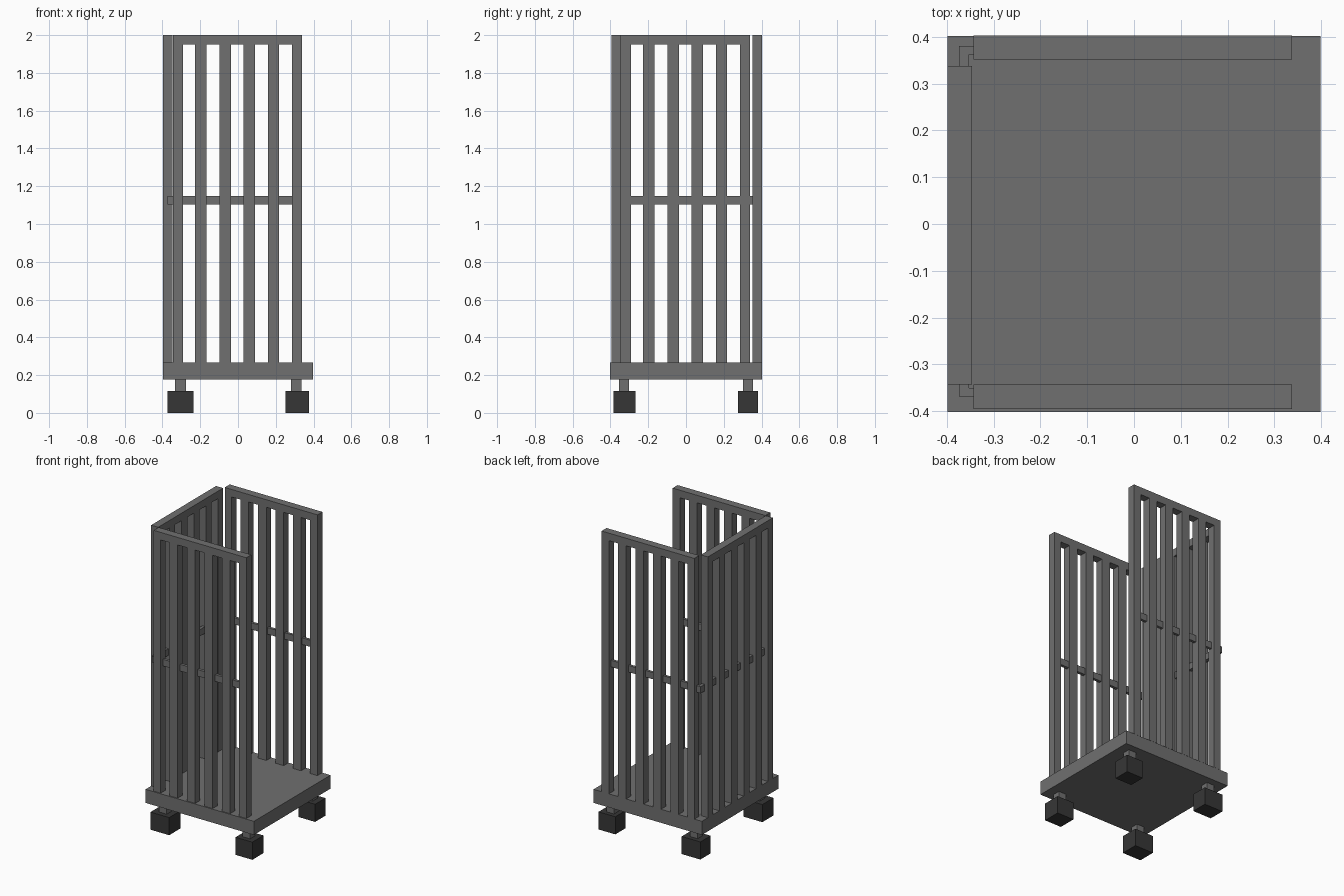
import bpy, bmesh
from mathutils import Matrix
from math import pi

if "Cube" in bpy.data.objects:
    bpy.data.objects.remove(bpy.data.objects["Cube"])


def material(name, value):
    mat = bpy.data.materials.new(name)
    mat.diffuse_color = (value, value, value, 1)
    mat.use_nodes = True
    mat.node_tree.nodes["Principled BSDF"].inputs["Base Color"].default_value = mat.diffuse_color
    return mat


STEEL = material("dark_grey_steel", 0.16)
RUBBER = material("black_rubber", 0.037)


def finish(name, bm, mat):
    bmesh.ops.recalc_face_normals(bm, faces=bm.faces)
    me = bpy.data.meshes.new(name)
    bm.to_mesh(me)
    bm.free()
    me.materials.append(mat)
    ob = bpy.data.objects.new(name, me)
    bpy.context.collection.objects.link(ob)


def box(name, x, y, z, mat=STEEL):
    """Axis-aligned box from (min, max) pairs."""
    bm = bmesh.new()
    bmesh.ops.create_cube(bm, size=1)
    for v in bm.verts:
        for i, (lo, hi) in enumerate((x, y, z)):
            v.co[i] = lo if v.co[i] < 0 else hi
    finish(name, bm, mat)


# Comb-shaped slatted panel: top bar and six slats in one outline
SLATS = [(-0.343, -0.292), (-0.227, -0.167), (-0.098, -0.038),
         (0.030, 0.090), (0.158, 0.218), (0.285, 0.338)]
FLOOR, BAR, TOP, THICK = 0.268, 1.95, 2.0, 0.052


def panel(name, matrix):
    outline = [(SLATS[-1][1], TOP), (SLATS[0][0], TOP)]
    for i, (a, b) in enumerate(SLATS):
        if i > 0:
            outline.append((a, BAR))
        outline += [(a, FLOOR), (b, FLOOR)]
        if i < len(SLATS) - 1:
            outline.append((b, BAR))
    bm = bmesh.new()
    near, far = ([bm.verts.new((u, y, z)) for u, z in outline]
                 for y in (-THICK / 2, THICK / 2))
    bm.faces.new(near)
    bm.faces.new(far[::-1])
    for i in range(len(outline)):
        bm.faces.new((near[i - 1], near[i], far[i], far[i - 1]))
    bm.transform(matrix)
    finish(name, bm, STEEL)


panel("front_panel", Matrix.Translation((0, -0.369, 0)))
panel("back_panel", Matrix.Translation((0, 0.377, 0)))
panel("left_panel", Matrix.Translation((-0.372, 0, 0)) @ Matrix.Rotation(pi / 2, 4, 'Z'))

# Middle rails, meeting at the two left corners
RAIL_Z = (1.103, 1.147)
box("front_rail", (-0.374, 0.31), (-0.369, -0.350), RAIL_Z)
box("back_rail", (-0.374, 0.31), (0.362, 0.380), RAIL_Z)
box("left_rail", (-0.374, -0.353), (-0.369, 0.380), RAIL_Z)

# Platform
box("platform", (-0.398, 0.398), (-0.402, 0.402), (0.178, 0.268))

# Castors: wheel block and stem at each corner
for side, wx, sx in (("left", (-0.373, -0.236), (-0.333, -0.276)),
                     ("right", (0.252, 0.375), (0.281, 0.337))):
    for end, wy, sy in (("front", (-0.385, -0.268), (-0.354, -0.301)),
                        ("back", (0.274, 0.382), (0.302, 0.354))):
        box(f"{end}_{side}_wheel", wx, wy, (0, 0.117), RUBBER)
        box(f"{end}_{side}_stem", sx, sy, (0.117, 0.178))
